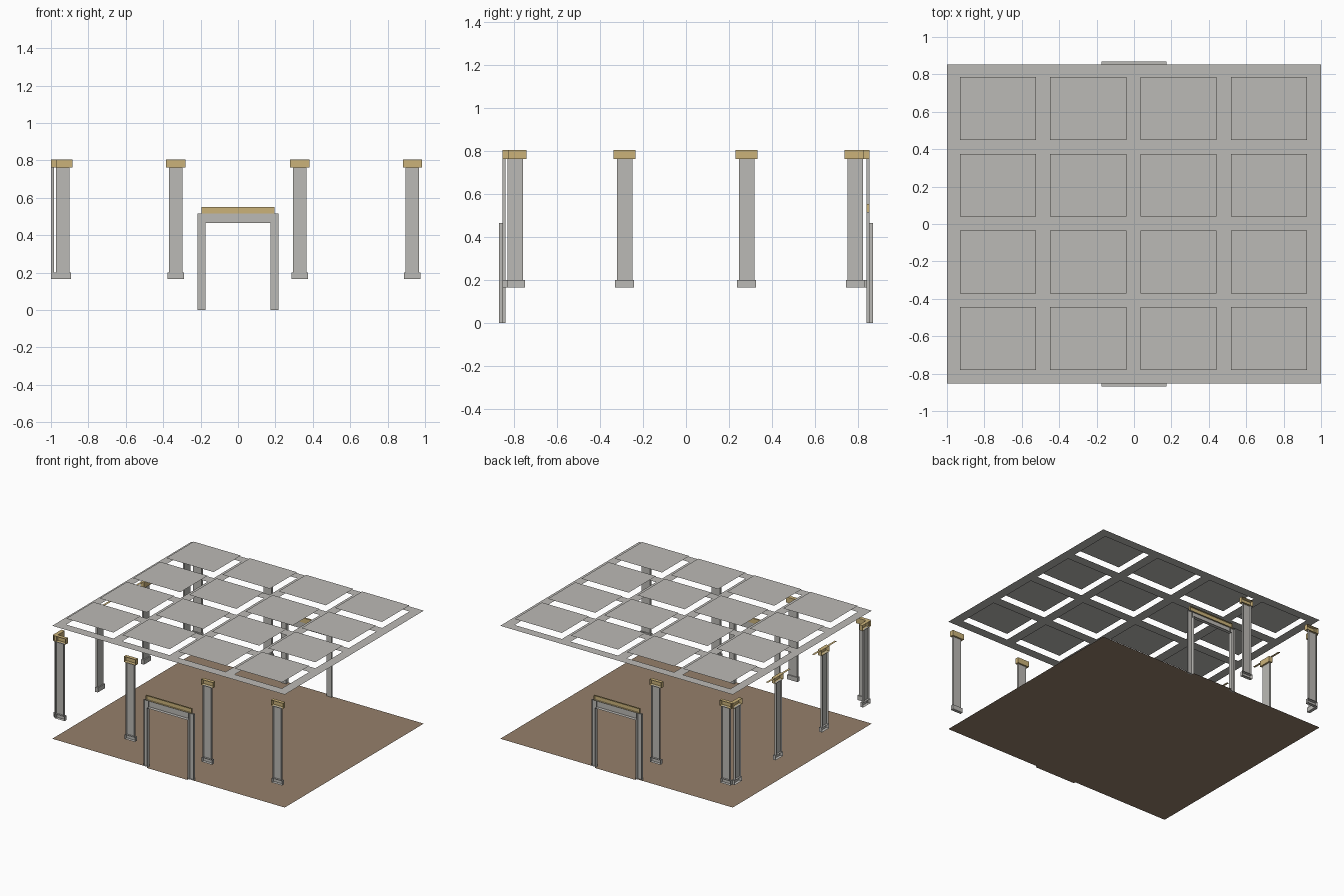
import bpy, bmesh

if "Cube" in bpy.data.objects:
    bpy.data.objects.remove(bpy.data.objects["Cube"])

HX, HY = 1.0, 0.854          # half room size
CEIL, COFFER = 0.878, 0.925  # ceiling grid and raised panel heights


def material(name, rgb):
    m = bpy.data.materials.new(name)
    m.diffuse_color = (*rgb, 1)
    m.use_nodes = True
    m.node_tree.nodes["Principled BSDF"].inputs["Base Color"].default_value = m.diffuse_color
    return m


STONE = material("pale_stone", (0.50, 0.49, 0.465))
GOLD = material("dull_gold", (0.60, 0.45, 0.195))
FLOOR = material("brown_floor", (0.30, 0.215, 0.145))

# Wall frames: u runs along the wall, d goes from the wall into the room
WALLS = {
    "front": lambda u, d, z: (u, -HY + d, z),
    "back": lambda u, d, z: (u, HY - d, z),
    "left": lambda u, d, z: (-HX + d, u, z),
}


def finish(name, bm, mat):
    mesh = bpy.data.meshes.new(name)
    bm.to_mesh(mesh)
    bm.free()
    mesh.materials.append(mat)
    obj = bpy.data.objects.new(name, mesh)
    bpy.context.collection.objects.link(obj)
    return obj


def quad(bm, pts):
    return bm.faces.new([bm.verts.new(p) for p in pts])


def flat(bm, x0, x1, y0, y1, z):
    quad(bm, [(x0, y0, z), (x1, y0, z), (x1, y1, z), (x0, y1, z)])


def relief(bm, wall, u0, u1, d, z0, z1):
    """Block fixed on a wall, open at the back."""
    P = WALLS[wall]
    back = [bm.verts.new(P(u, 0, z)) for u, z in ((u0, z0), (u1, z0), (u1, z1), (u0, z1))]
    front = [bm.verts.new(P(u, d, z)) for u, z in ((u0, z0), (u1, z0), (u1, z1), (u0, z1))]
    faces = [bm.faces.new(front)]
    for i in range(4):
        j = (i + 1) % 4
        faces.append(bm.faces.new((back[i], back[j], front[j], front[i])))
    bmesh.ops.recalc_face_normals(bm, faces=faces)


def pilaster(wall, u, n):
    # shaft and base
    bm = bmesh.new()
    relief(bm, wall, u - .036, u + .036, .016, .20, .762)
    relief(bm, wall, u - .044, u + .044, .024, .165, .20)
    finish(f"{wall}_pilaster_{n}", bm, STONE)
    # capital
    bm = bmesh.new()
    relief(bm, wall, u - .051, u + .051, .029, .762, .805)
    # slim flat ledge above the middle side pilasters
    if wall == "left" and abs(u) < .5:
        flat(bm, -HX, -HX + .018, u - .14, u + .14, .804)
    finish(f"{wall}_capital_{n}", bm, GOLD)


def doorway(wall):
    P = WALLS[wall]
    w, h, out = .174, .465, -.016
    # jambs, lintel and reveals
    bm = bmesh.new()
    for s in (-1, 1):
        a, b = sorted((s * w, s * .217))
        relief(bm, wall, a, b, .014, 0, .515)
        quad(bm, [P(s * w, out, 0), P(s * w, 0, 0), P(s * w, 0, h), P(s * w, out, h)])
    relief(bm, wall, -w, w, .011, h, .515)
    quad(bm, [P(-w, out, h), P(w, out, h), P(w, 0, h), P(-w, 0, h)])
    finish(f"{wall}_door_frame", bm, STONE)
    # gold cornice
    bm = bmesh.new()
    relief(bm, wall, -.196, .196, .014, .515, .552)
    finish(f"{wall}_door_cornice", bm, GOLD)
    # threshold
    bm = bmesh.new()
    quad(bm, [P(-w, out, 0), P(w, out, 0), P(w, 0, 0), P(-w, 0, 0)])
    finish(f"{wall}_door_threshold", bm, FLOOR)


# Floor
bm = bmesh.new()
flat(bm, -HX, HX, -HY, HY, 0)
finish("floor", bm, FLOOR)

# Coffered ceiling: every odd cell of the grid is a raised panel
xs, ys = [-HX], [-HY]
for i in range(4):
    x, y = -.931 + i * .483, -.781 + i * .410
    xs += [x, x + .407]
    ys += [y, y + .336]
xs.append(HX)
ys.append(HY)
grid, panels = bmesh.new(), bmesh.new()
for i in range(9):
    for j in range(9):
        raised = i % 2 and j % 2
        flat(panels if raised else grid, xs[i], xs[i + 1], ys[j], ys[j + 1],
             COFFER if raised else CEIL)
bmesh.ops.remove_doubles(grid, verts=grid.verts, dist=1e-4)
bmesh.ops.dissolve_limit(grid, angle_limit=.01, verts=grid.verts, edges=grid.edges)
finish("ceiling_grid", grid, STONE)
finish("ceiling_panels", panels, STONE)

# Pilasters on three walls
for wall, places in (("front", (-.937, -.333, .330, .932)),
                     ("back", (-.937, -.333)),
                     ("left", (-.793, -.285, .282, .787))):
    for n, u in enumerate(places, 1):
        pilaster(wall, u, n)

# Facing doorways
doorway("front")
doorway("back")
